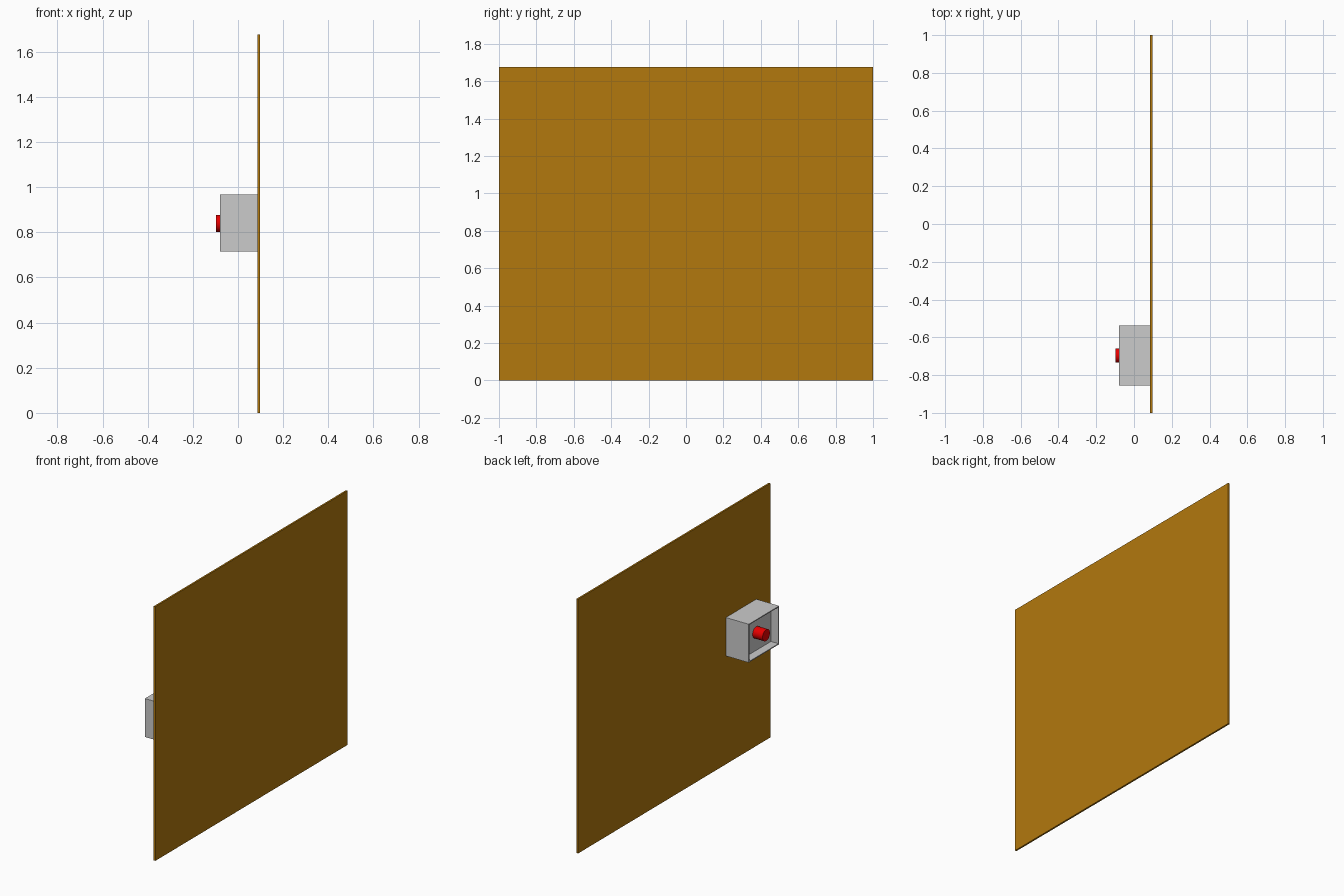
import bpy, bmesh, math
from mathutils import Matrix

if "Cube" in bpy.data.objects:
    bpy.data.objects.remove(bpy.data.objects["Cube"])


def make_object(name, bm, color=None):
    mesh = bpy.data.meshes.new(name)
    bmesh.ops.recalc_face_normals(bm, faces=bm.faces)
    bm.to_mesh(mesh)
    bm.free()
    obj = bpy.data.objects.new(name, mesh)
    bpy.context.collection.objects.link(obj)
    if color:
        mat = bpy.data.materials.new(name + "_paint")
        mat.diffuse_color = color
        mat.use_nodes = True
        mat.node_tree.nodes["Principled BSDF"].inputs["Base Color"].default_value = mat.diffuse_color
        mesh.materials.append(mat)
    return obj


def block(lo, hi):
    bm = bmesh.new()
    size = [b - a for a, b in zip(lo, hi)]
    mid = [(a + b) / 2 for a, b in zip(lo, hi)]
    m = Matrix.Translation(mid) @ Matrix.Diagonal((*size, 1))
    bmesh.ops.create_cube(bm, size=1, matrix=m)
    return bm


# Wooden panel
make_object("wall_panel", block((0.086, -1, 0), (0.0975, 1, 1.675)), (0.45, 0.19, 0.004, 1))

# Grey housing with a recessed face on the -x side
bm = block((-0.08, -0.855, 0.714), (0.086, -0.538, 0.967))
bm.normal_update()
face = min(bm.faces, key=lambda f: f.calc_center_median().x)
bmesh.ops.inset_region(bm, faces=[face], thickness=0.009)
pushed = bmesh.ops.extrude_discrete_faces(bm, faces=[face])["faces"]
bmesh.ops.translate(bm, verts=pushed[0].verts, vec=(0.055, 0, 0))
make_object("button_housing", bm)

# Round red button standing out of the recess
x0, x1 = -0.0975, -0.025
bm = bmesh.new()
bmesh.ops.create_cone(
    bm, cap_ends=True, segments=32, radius1=0.038, radius2=0.038, depth=x1 - x0,
    matrix=Matrix.Translation(((x0 + x1) / 2, -0.696, 0.839)) @ Matrix.Rotation(math.pi / 2, 4, "Y"))
button = make_object("push_button", bm, (0.8, 0.0, 0.0, 1))
bpy.context.view_layer.objects.active = button
button.select_set(True)
bpy.ops.object.shade_smooth_by_angle(angle=math.radians(40))
